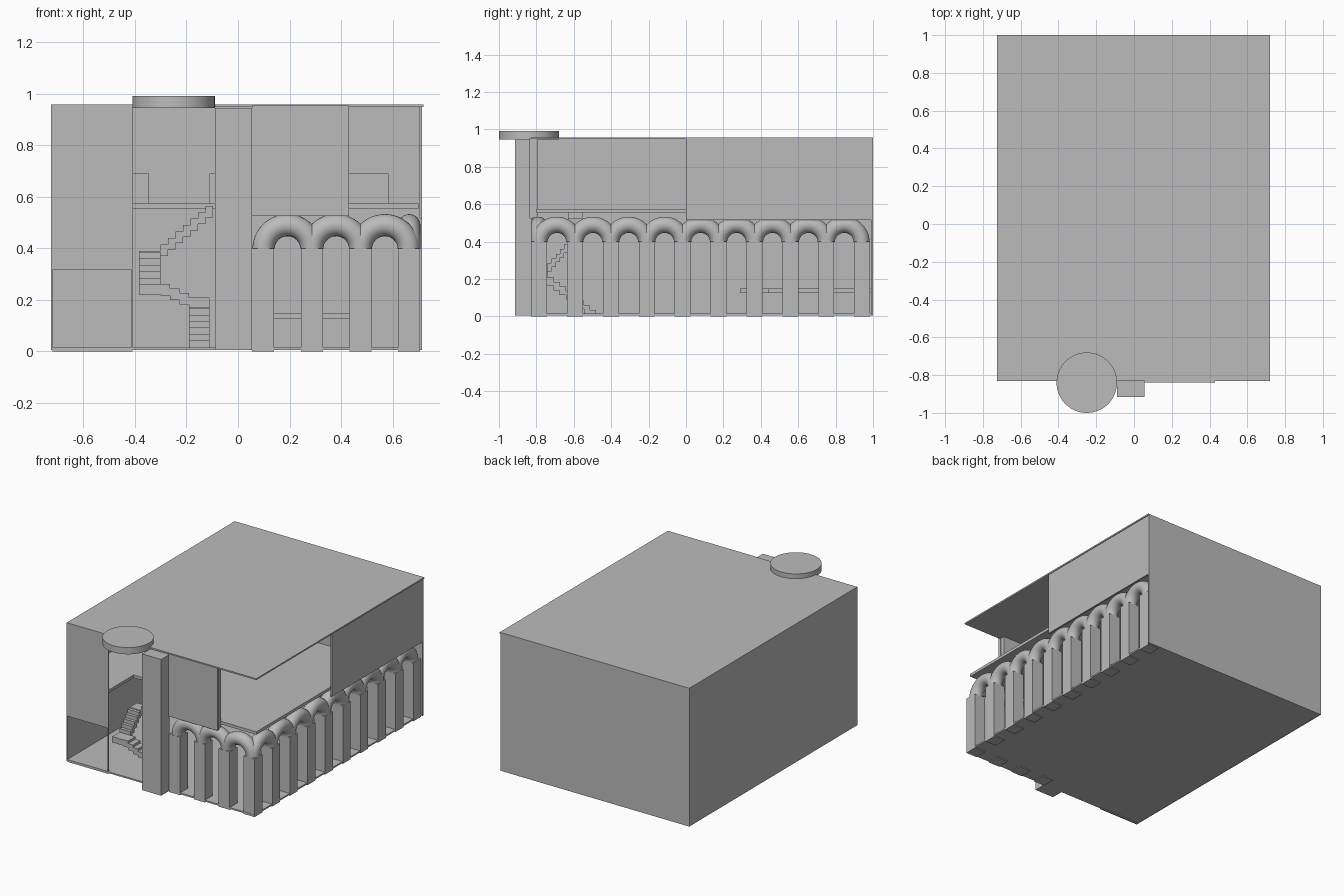
import bpy, bmesh, math
from mathutils import Matrix, Vector

if "Cube" in bpy.data.objects:
    bpy.data.objects.remove(bpy.data.objects["Cube"])

grey = bpy.data.materials.new("plain grey")
grey.use_nodes = True
grey.diffuse_color = (0.5, 0.5, 0.5, 1)
grey.node_tree.nodes["Principled BSDF"].inputs["Base Color"].default_value = (0.5, 0.5, 0.5, 1)


def finish(name, bm):
    bmesh.ops.recalc_face_normals(bm, faces=bm.faces)
    mesh = bpy.data.meshes.new(name)
    bm.to_mesh(mesh)
    bm.free()
    mesh.materials.append(grey)
    obj = bpy.data.objects.new(name, mesh)
    bpy.context.collection.objects.link(obj)
    return obj


def add_box(bm, x, y, z):
    """Box from (min, max) pairs."""
    size = [b[1] - b[0] for b in (x, y, z)]
    mid = Vector([(b[0] + b[1]) / 2 for b in (x, y, z)])
    bmesh.ops.create_cube(bm, size=1, matrix=Matrix.Translation(mid) @ Matrix.Diagonal((*size, 1)))


def boxes(name, *specs):
    bm = bmesh.new()
    for spec in specs:
        add_box(bm, *spec)
    return finish(name, bm)


def smooth(obj):
    bpy.ops.object.select_all(action='DESELECT')
    obj.select_set(True)
    bpy.context.view_layer.objects.active = obj
    bpy.ops.object.shade_smooth_by_angle(angle=math.radians(40))


def arch(name, centre, along_y):
    """Half ring of round tube standing on two columns."""
    bm = bmesh.new()
    ring = bmesh.ops.create_circle(
        bm, segments=24, radius=0.043,
        matrix=Matrix.Translation((0.093, 0, 0)))
    bmesh.ops.spin(bm, geom=ring["verts"] + bm.edges[:], cent=(0, 0, 0),
                   axis=(0, -1, 0), angle=math.pi, steps=24)
    turn = Matrix.Rotation(math.pi / 2 if along_y else 0, 4, 'Z')
    bm.transform(Matrix.Translation(centre) @ turn)
    smooth(finish(name, bm))


# Shell: floor, roof, closed walls
FRONT, BACK, LEFT, RIGHT = -0.83, 1.0, -0.72, 0.715
boxes("ground_floor", ((LEFT, 0.705), (FRONT, BACK), (0.006, 0.016)))
boxes("entrance_sill", ((LEFT, -0.41), (FRONT, -0.82), (0, 0.01)))
boxes("roof", ((-0.725, 0.72), (FRONT, BACK), (0.948, 0.958)))
boxes("closed_side_wall", ((-0.725, LEFT), (FRONT, BACK), (0.005, 0.955)))
boxes("back_wall", ((LEFT, RIGHT), (0.99, BACK), (0.005, 0.955)))
boxes("upper_side_wall", ((0.705, RIGHT), (0, BACK), (0.515, 0.955)))

# Front panels, door post, pillar and round sign
boxes("front_panel_over_entrance", ((LEFT, -0.41), (FRONT, -0.822), (0.315, 0.955)))
boxes("entrance_post", ((-0.413, -0.407), (FRONT, -0.824), (0.01, 0.955)))
boxes("front_upper_panel",
      ((0.055, 0.43), (-0.838, -0.82), (0.66, 0.955)),
      ((0.055, 0.43), (-0.838, -0.82), (0.525, 0.66)))
boxes("panel_backing", ((0.055, 0.425), (-0.82, -0.79), (0.53, 0.95)))
boxes("pillar", ((-0.09, 0.055), (-0.915, -0.825), (0.006, 0.945)))
bm = bmesh.new()
bmesh.ops.create_cone(bm, cap_ends=True, segments=64, radius1=0.16, radius2=0.16,
                      depth=0.046, matrix=Matrix.Translation((-0.25, -0.84, 0.968)))
smooth(finish("round_sign", bm))

# Upper floor with stairwell opening
Z = (0.555, 0.575)
boxes("upper_floor",
      ((LEFT, -0.41), (-0.82, 0.99), Z),
      ((-0.41, -0.09), (-0.55, 0.99), Z),
      ((-0.09, 0.70), (-0.80, 0.99), Z))

# Arcade: columns and arches on the front and the open side
W = 0.0425
front_x = [0.0975 + 0.189 * i for i in range(4)]
side_y = [-0.786 + 0.192 * i for i in range(10)]
for i, x in enumerate(front_x[:-1]):
    boxes(f"front_column_{i + 1}", ((x - W, x + W), (-0.83, -0.745), (0, 0.4)))
    arch(f"front_arch_{i + 1}", (x + 0.0945, -0.787, 0.397), False)
for i, y in enumerate(side_y):
    boxes(f"side_column_{i + 1}", ((0.622, 0.707), (y - W, y + W), (0, 0.4)))
    if i < len(side_y) - 1:
        arch(f"side_arch_{i + 1}", (0.665, y + 0.096, 0.397), True)


# Winding staircase: four flights joined by landings
def flight(name, start, direction, count, run, rise, width):
    bm = bmesh.new()
    x, y, z = start
    dx, dy = direction
    for i in range(count):
        ax, ay = x + dx * run * i, y + dy * run * i
        bx, by = ax + dx * run, ay + dy * run
        if dx:
            by = ay + width
        else:
            bx = ax + width
        top = z + rise * (i + 1)
        add_box(bm, sorted((ax, bx)), sorted((ay, by)), (max(0.01, top - 0.045), top))
    finish(name, bm)


flight("stair_flight_1", (-0.19, -0.48, 0.01), (0, -1), 8, 0.0325, 0.025, 0.08)
flight("stair_flight_2", (-0.19, -0.82, 0.21), (-1, 0), 3, 0.037, 0.017, 0.08)
flight("stair_flight_3", (-0.385, -0.74, 0.26), (0, 1), 5, 0.022, 0.025, 0.085)
flight("stair_flight_4", (-0.30, -0.63, 0.39), (1, 0), 7, 0.029, 0.025, 0.08)
boxes("stair_landings",
      ((-0.19, -0.11), (-0.82, -0.74), (0.17, 0.21)),
      ((-0.385, -0.30), (-0.82, -0.74), (0.22, 0.26)),
      ((-0.385, -0.30), (-0.63, -0.55), (0.35, 0.39)))

# Ground floor counter and upstairs counters
boxes("counter_base",
      ((0.09, 0.46), (0.375, 0.39), (0.01, 0.125)),
      ((0.08, 0.095), (0.375, 0.99), (0.01, 0.125)))
boxes("counter_top",
      ((0.05, 0.48), (0.29, 0.44), (0.125, 0.15)),
      ((0.05, 0.18), (0.44, 0.99), (0.125, 0.15)))
boxes("upper_counters",
      ((LEFT, -0.345), (0.5, 0.9), (0.575, 0.69)),
      ((-0.11, 0.585), (0.5, 0.9), (0.575, 0.69)))
